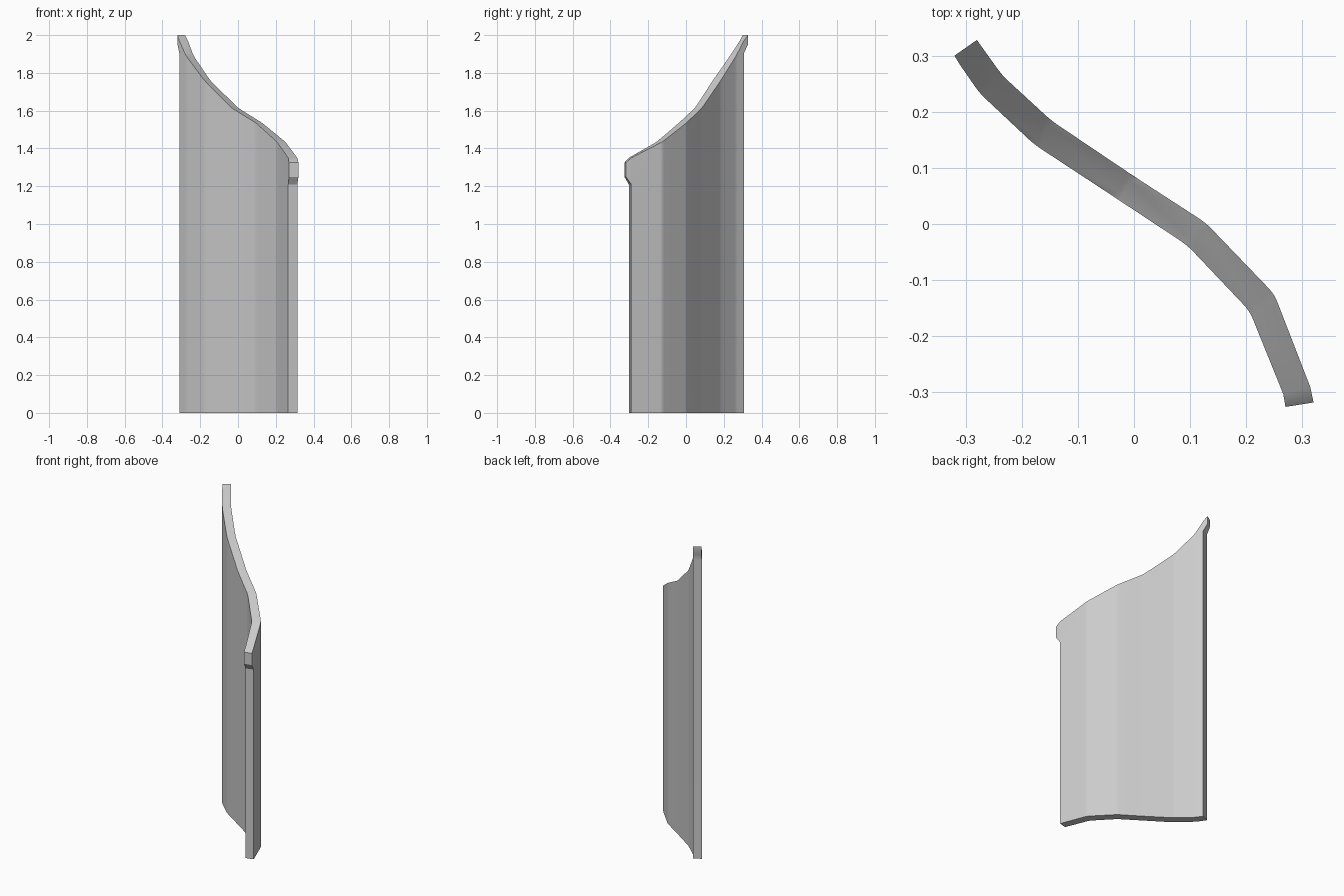
import bpy, bmesh, math

cube = bpy.data.objects.get("Cube")
if cube:
    bpy.data.objects.remove(cube, do_unlink=True)

grey = bpy.data.materials.new("light grey")
grey.use_nodes = True
colour = (0.6, 0.6, 0.6, 1)
grey.diffuse_color = colour
grey.node_tree.nodes["Principled BSDF"].inputs["Base Color"].default_value = colour

# Plan stations: front corner, back corner, top height
stations = [
    ((-0.32, 0.30), (-0.28, 0.328), 2.0),
    ((-0.311, 0.285), (-0.265, 0.307), 1.97),
    ((-0.275, 0.233), (-0.235, 0.265), 1.89),
    ((-0.178, 0.142), (-0.147, 0.184), 1.76),
    ((-0.035, 0.048), (0.0, 0.085), 1.615),
    ((0.095, -0.038), (0.128, 0.002), 1.535),
    ((0.206, -0.155), (0.25, -0.125), 1.435),
    ((0.266, -0.303), (0.314, -0.29), 1.35),
    ((0.27, -0.326), (0.32, -0.318), 1.325),
]
last = len(stations) - 1

bm = bmesh.new()


def column(i):
    """Front and back vertices of one station, from the floor to the top."""
    front, back, top = stations[i]
    if i == 0:
        low = [1.95]
    elif i == last:
        low = [1.25]
    else:
        t = (i - 1) / (last - 2)
        low = [0, 1.905 * (1 - t) + 1.21 * t]
        low[1] = min(low[1], top - 0.05)
    return [[bm.verts.new((*p, z)) for z in low + [top]] for p in (front, back)]


# Wall faces, top rim and floor edge
columns = [column(i) for i in range(len(stations))]
for (f0, b0), (f1, b1) in zip(columns, columns[1:]):
    rows = min(len(f0), len(f1))
    for r in range(1, rows):
        for c0, c1 in ((f0, f1), (b0, b1)):
            bm.faces.new((c0[-r - 1], c1[-r - 1], c1[-r], c0[-r]))
    bm.faces.new((f0[-1], f1[-1], b1[-1], b0[-1]))
    bm.faces.new((f0[-rows], f1[-rows], b1[-rows], b0[-rows]))

# End faces of the wall and of the two upper lips
for i in (0, 1, last - 1, last):
    f, b = columns[i]
    bm.faces.new((f[0], f[1], b[1], b[0]))
bmesh.ops.recalc_face_normals(bm, faces=bm.faces)

# Soften the upright folds
folds = [e for i in range(2, last - 1) for side in columns[i]
         for e in {e for v in side for e in v.link_edges}
         if all(v in side for v in e.verts)]
bmesh.ops.bevel(bm, geom=folds, offset=0.012, segments=2, profile=0.5, affect='EDGES')

mesh = bpy.data.meshes.new("curved_wall_panel")
bm.to_mesh(mesh)
bm.free()
mesh.materials.append(grey)
panel = bpy.data.objects.new("curved_wall_panel", mesh)
bpy.context.collection.objects.link(panel)

bpy.ops.object.select_all(action='DESELECT')
panel.select_set(True)
bpy.context.view_layer.objects.active = panel
bpy.ops.object.shade_smooth_by_angle(angle=math.radians(30))
weighted = panel.modifiers.new("even_shading", 'WEIGHTED_NORMAL')
weighted.keep_sharp = True
